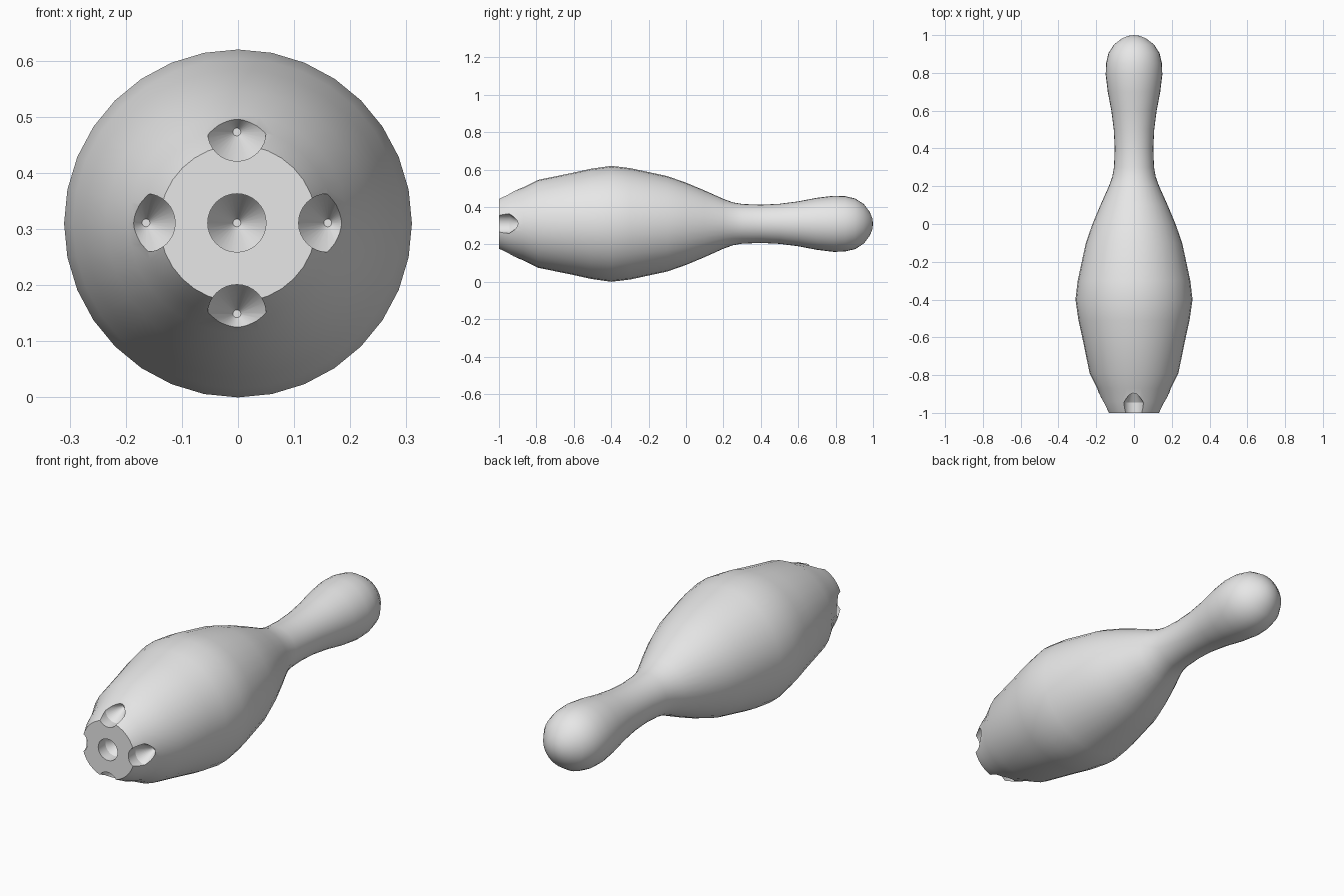
import bpy
import bmesh
from math import pi, radians
from mathutils import Matrix, Vector

SIDES = 32
AXIS_Z = 0.31

cube = bpy.data.objects.get("Cube")
if cube:
    bpy.data.objects.remove(cube, do_unlink=True)

grey = bpy.data.materials.new("plain grey")
grey.use_nodes = True
grey.diffuse_color = (0.8, 0.8, 0.8, 1)
grey.node_tree.nodes["Principled BSDF"].inputs["Base Color"].default_value = (0.8, 0.8, 0.8, 1)


def lathe(name, profile, x=0, z=0):
    """Revolve (radius, y) points around an axis along y; end rings are capped."""
    bm = bmesh.new()
    verts = [bm.verts.new((0, y, r)) for r, y in profile]
    edges = [bm.edges.new(pair) for pair in zip(verts, verts[1:])]
    bmesh.ops.spin(bm, geom=verts + edges, cent=(0, 0, 0), axis=(0, 1, 0),
                   angle=2 * pi, steps=SIDES, use_merge=True)
    bmesh.ops.remove_doubles(bm, verts=bm.verts, dist=0.0001)
    bmesh.ops.holes_fill(bm, edges=[e for e in bm.edges if e.is_boundary], sides=0)
    bmesh.ops.recalc_face_normals(bm, faces=bm.faces)
    bmesh.ops.transform(bm, matrix=Matrix.Translation(Vector((x, 0, z))), verts=bm.verts)
    mesh = bpy.data.meshes.new(name)
    bm.to_mesh(mesh)
    bm.free()
    mesh.materials.append(grey)
    obj = bpy.data.objects.new(name, mesh)
    bpy.context.collection.objects.link(obj)
    return obj


# Pin body: flat base, wide belly, narrow neck, rounded head
pin = lathe("pin_body", [
    (0.14, -1), (0.17, -0.94), (0.195, -0.87), (0.235, -0.79), (0.274, -0.6),
    (0.294, -0.51), (0.31, -0.4), (0.298, -0.3), (0.255, -0.1), (0.22, 0),
    (0.178, 0.1), (0.133, 0.2), (0.115, 0.25), (0.106, 0.3), (0.102, 0.4),
    (0.107, 0.5), (0.12, 0.6), (0.139, 0.7), (0.15, 0.79), (0.148, 0.85),
    (0.135, 0.905), (0.106, 0.95), (0.063, 0.983), (0.03, 0.996), (0, 1)], z=AXIS_Z)

# Drilled holes in the base: straight bore with a conical bottom
bpy.context.view_layer.objects.active = pin
pin.select_set(True)
for dx, dz in [(0, 0), (1, 0), (-1, 0), (0, 1), (0, -1)]:
    drill = lathe("drill_cutter", [(0.052, -1.1), (0.052, -0.945), (0.007, -0.87)],
                  x=dx * 0.162 - 0.002, z=AXIS_Z + dz * 0.162 + 0.001)
    drill.hide_render = True
    cut = pin.modifiers.new("drilled_hole", "BOOLEAN")
    cut.operation = "DIFFERENCE"
    cut.solver = "EXACT"
    cut.object = drill
    bpy.ops.object.modifier_apply(modifier=cut.name)
    bpy.data.objects.remove(drill, do_unlink=True)

bpy.ops.object.shade_smooth_by_angle(angle=radians(30))
